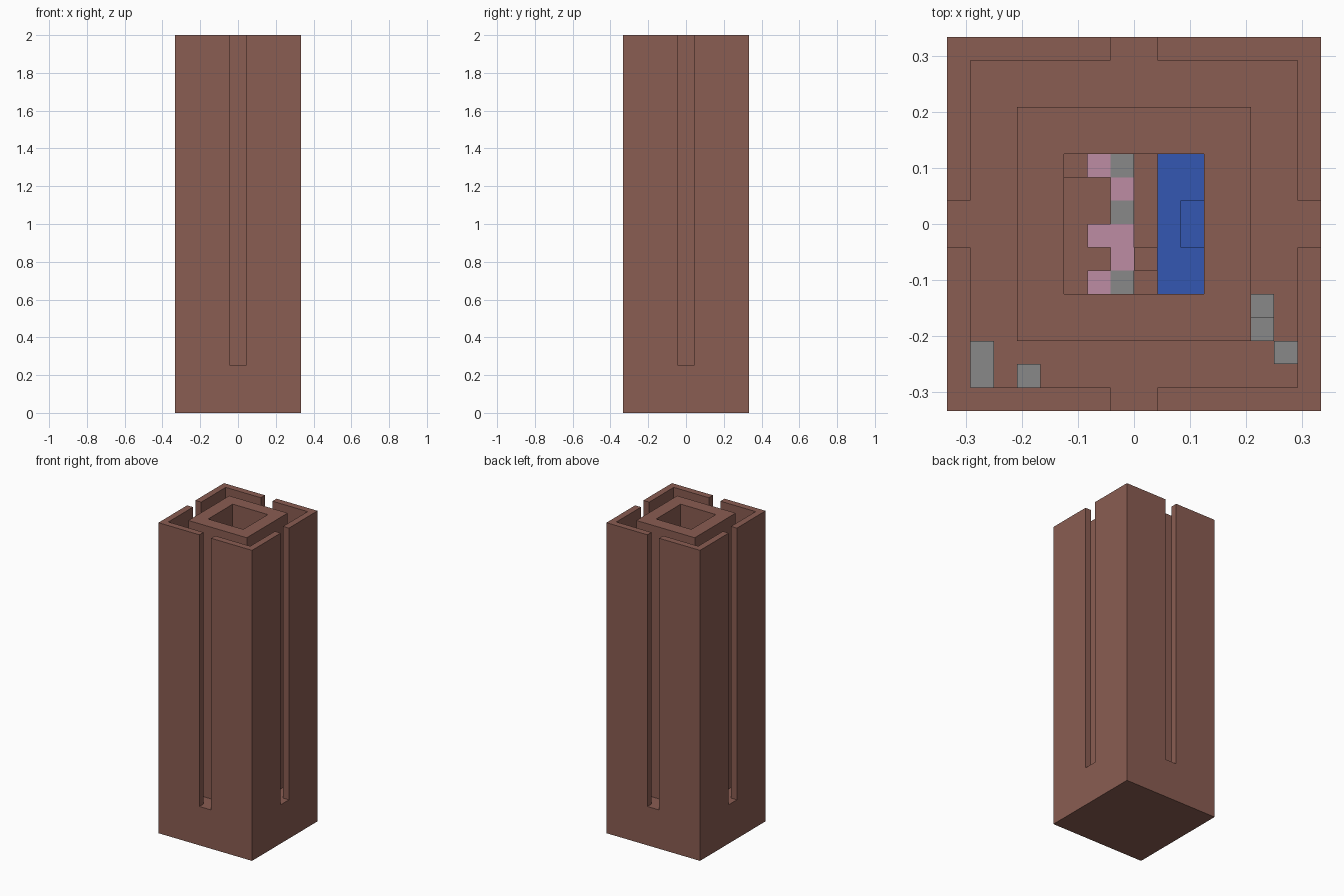
import bpy
import bmesh
from mathutils import Matrix, Vector

U = 1 / 24          # grid unit
FLOOR, TOP = 6, 48  # heights in grid units

if "Cube" in bpy.data.objects:
    bpy.data.objects.remove(bpy.data.objects["Cube"], do_unlink=True)


def material(name, r, g, b):
    mat = bpy.data.materials.new(name)
    mat.use_nodes = True
    mat.diffuse_color = (r, g, b, 1)
    mat.node_tree.nodes["Principled BSDF"].inputs["Base Color"].default_value = (r, g, b, 1)
    return mat


brown = material("warm brown", 0.254, 0.109, 0.084)
grey = material("stone grey", 0.246, 0.246, 0.246)
blue = material("deep blue", 0.033, 0.095, 0.445)
pink = material("dusty pink", 0.515, 0.262, 0.366)


def box(name, low, high, mat):
    """Box between two corners given in grid units."""
    low, high = Vector(low) * U, Vector(high) * U
    bm = bmesh.new()
    place = Matrix.Translation((low + high) / 2) @ Matrix.Diagonal((*(high - low), 1))
    bmesh.ops.create_cube(bm, size=1, matrix=place)
    mesh = bpy.data.meshes.new(name)
    bm.to_mesh(mesh)
    bm.free()
    mesh.materials.append(mat)
    obj = bpy.data.objects.new(name, mesh)
    bpy.context.collection.objects.link(obj)
    return obj


def carve(target, low, high):
    """Cut a box-shaped hollow out of the target."""
    cutter = box("cutter", low, high, brown)
    cutter.hide_render = True
    mod = target.modifiers.new("carve", "BOOLEAN")
    mod.operation, mod.solver, mod.object = "DIFFERENCE", "EXACT", cutter
    bpy.context.view_layer.objects.active = target
    bpy.ops.object.modifier_apply(modifier=mod.name)
    bpy.data.objects.remove(cutter, do_unlink=True)


# Outer shell: solid base, thin walls, a tall slot in each side
shell = box("outer_shell", (-8, -8, 0), (8, 8, TOP), brown)
carve(shell, (-7, -7, FLOOR), (7, 7, TOP + 2))
carve(shell, (-1, -9, FLOOR), (1, 9, TOP + 2))
carve(shell, (-9, -1, FLOOR), (9, 1, TOP + 2))

# Square inner tube, open at the top
tube = box("inner_tube", (-5, -5, FLOOR - 1), (5, 5, TOP), brown)
carve(tube, (-3, -3, 0), (3, 3, TOP + 2))

# Loose stones on the floor between shell and tube: x, y, depth, height
for x, y, depth, height in [(5, -4, 1, 1), (5, -5, 1, 2), (6, -6, 1, 1),
                            (-7, -7, 2, 1), (-5, -7, 1, 1)]:
    box("loose_stone", (x, y, FLOOR), (x + 1, y + depth, FLOOR + height), grey)

# Coloured floor patches at the bottom of the tube
PLATE = FLOOR + 0.1
for x, y in [(-2, 2), (-2, -1), (-2, -3), (-1, 1), (-1, -1), (-1, -2)]:
    box("pink_patch", (x, y, FLOOR), (x + 1, y + 1, PLATE), pink)
for y in (2, 0, -3):
    box("grey_patch", (-1, y, FLOOR), (0, y + 1, PLATE), grey)
box("blue_patch", (1, -3, FLOOR), (3, 3, PLATE), blue)

# Raised blocks at the bottom of the tube
box("blue_step", (2, -1, FLOOR), (3, 1, FLOOR + 1), blue)
for x, y in [(-3, 2), (0, -2)]:
    box("brown_block", (x, y, FLOOR), (x + 1, y + 1, FLOOR + 1), brown)
